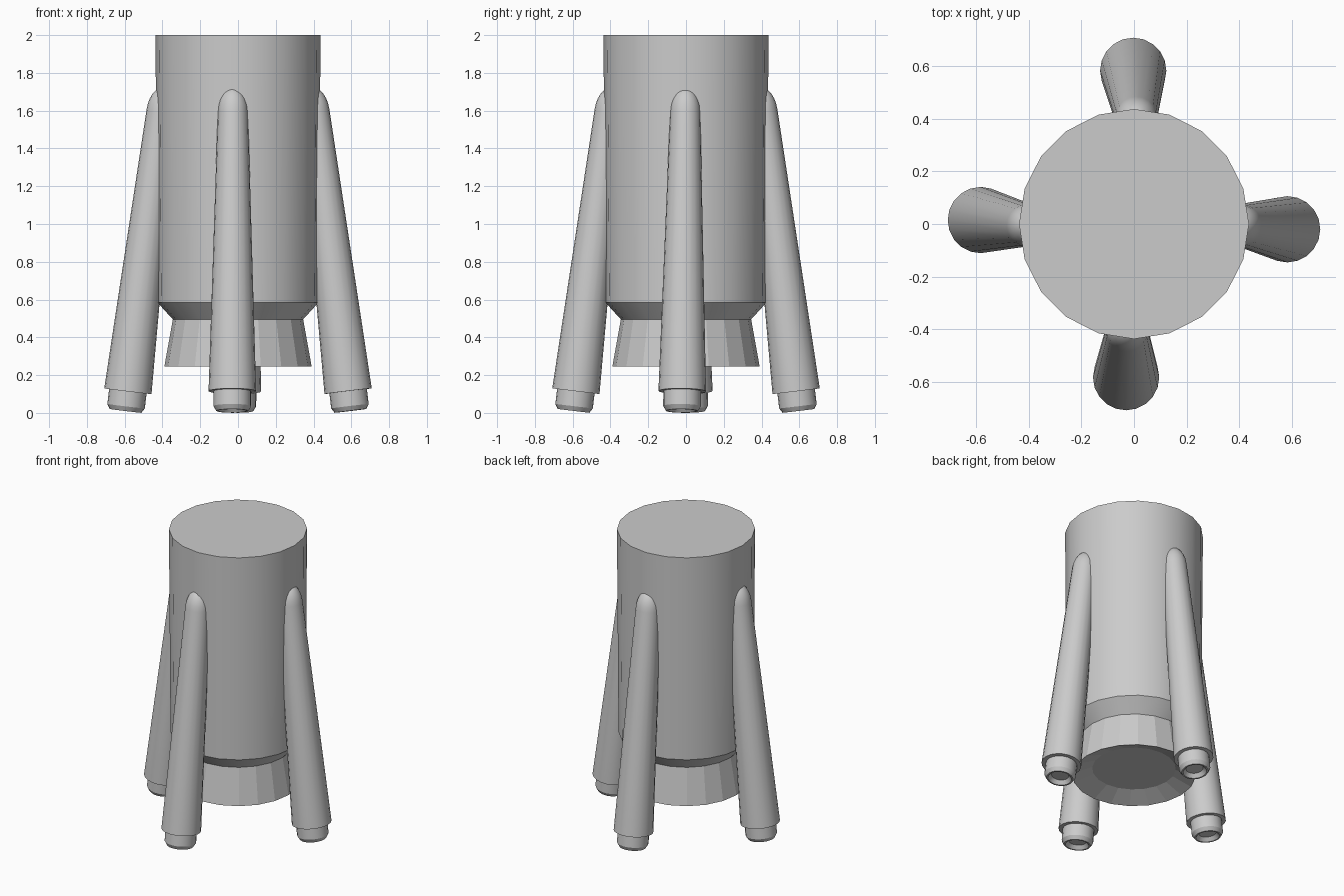
import bpy, bmesh, math
from mathutils import Vector, Matrix

if "Cube" in bpy.data.objects:
    bpy.data.objects.remove(bpy.data.objects["Cube"])

SIDES = 20


def lathe(name, profile, matrix=None, smooth=True):
    """Revolve (radius, height) points round z; radius 0 makes a pole."""
    bm = bmesh.new()
    rings = []
    for r, z in profile:
        if r == 0:
            rings.append([bm.verts.new((0, 0, z))])
        else:
            rings.append([bm.verts.new((r * math.cos(math.tau * i / SIDES),
                                        r * math.sin(math.tau * i / SIDES), z))
                          for i in range(SIDES)])
    for a, b in zip(rings, rings[1:]):
        for i in range(SIDES):
            j = (i + 1) % SIDES
            if len(a) == 1:
                bm.faces.new((a[0], b[j], b[i]))
            elif len(b) == 1:
                bm.faces.new((a[i], a[j], b[0]))
            else:
                bm.faces.new((a[i], a[j], b[j], b[i]))
    for ring in (rings[0], rings[-1]):
        if len(ring) > 1:
            bm.faces.new(ring)
    bmesh.ops.recalc_face_normals(bm, faces=bm.faces)
    mesh = bpy.data.meshes.new(name)
    bm.to_mesh(mesh)
    bm.free()
    obj = bpy.data.objects.new(name, mesh)
    bpy.context.collection.objects.link(obj)
    if matrix:
        obj.matrix_world = matrix
    if smooth:
        bpy.ops.object.select_all(action='DESELECT')
        obj.select_set(True)
        bpy.context.view_layer.objects.active = obj
        bpy.ops.object.shade_smooth_by_angle(angle=math.radians(30))
    return obj


# Main tank with chamfered lower end
lathe("rocket_body", [(0.345, 0.495), (0.427, 0.585), (0.437, 2.0)])

# Faceted engine skirt with a shallow recess underneath
lathe("main_nozzle", [(0.265, 0.295), (0.39, 0.245), (0.345, 0.495)], smooth=False)

# Booster profile: recessed nozzle, tapered tube, rounded nose
booster = [(0.055, -0.08), (0.075, -0.105), (0.085, -0.105), (0.1, -0.08),
           (0.1, 0.0), (0.126, 0.0), (0.08, 1.49)]
for k in range(1, 6):
    t = math.radians(90 * k / 6)
    booster.append((0.08 * math.cos(t), 1.49 + 0.13 * math.sin(t)))
booster.append((0, 1.62))

# Four leaning boosters: name, turn, sideways offset at base and at top
for name, turn, low, high in (("front", -90, -0.03, -0.027),
                              ("right", 0, -0.02, -0.004),
                              ("back", 90, 0.003, -0.008),
                              ("left", 180, -0.015, 0.005)):
    rot = Matrix.Rotation(math.radians(turn), 3, 'Z')
    base = rot @ Vector((0.583, low, 0.115))
    top = rot @ Vector((0.405, high, 1.594))
    tilt = Vector((0, 0, 1)).rotation_difference(top - base).to_matrix().to_4x4()
    lathe(name + "_booster", booster, Matrix.Translation(base) @ tilt)
